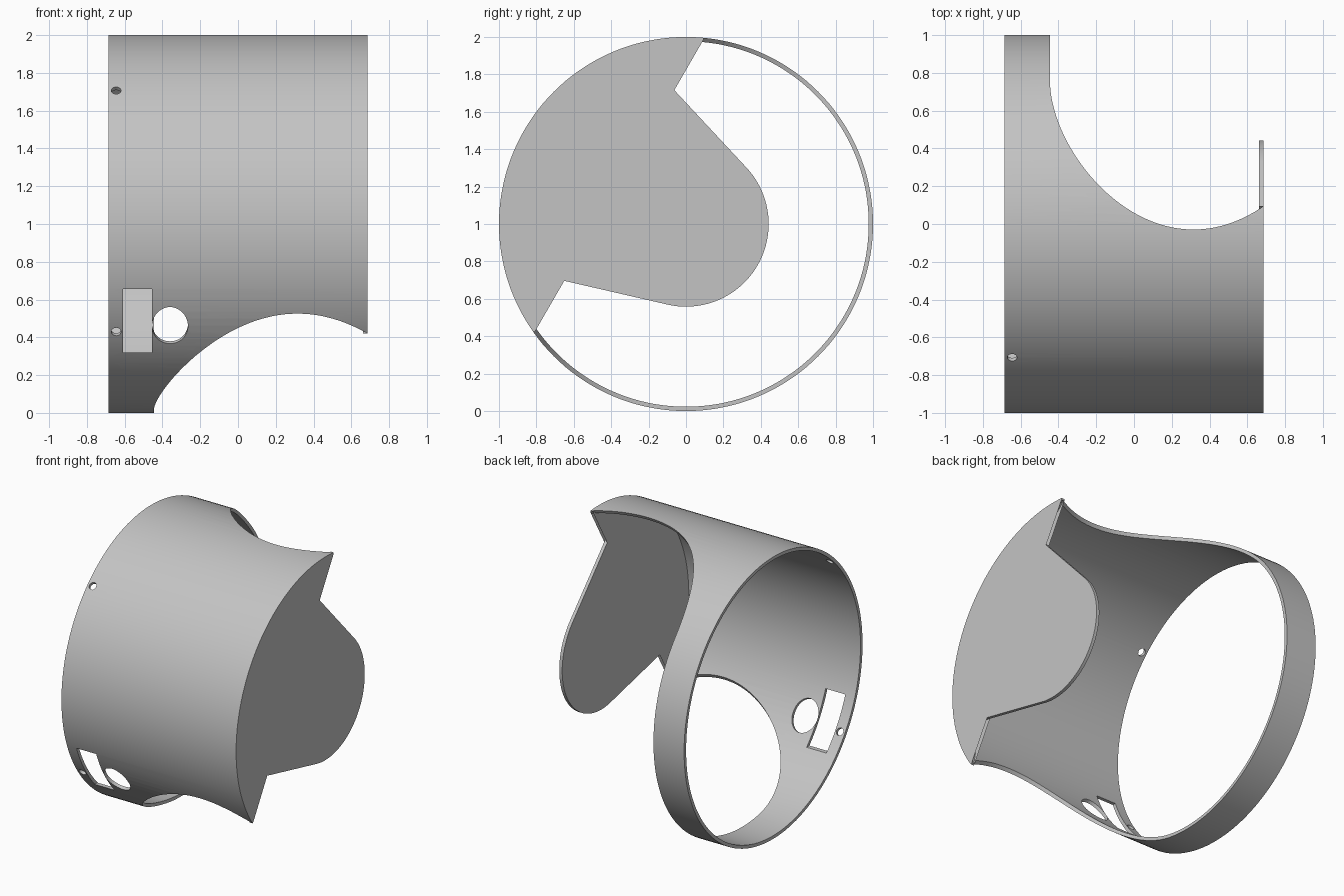
import bpy
from math import sin, cos, pi, radians, atan2, asin
from mathutils import Vector

if "Cube" in bpy.data.objects:
    bpy.data.objects.remove(bpy.data.objects["Cube"], do_unlink=True)

HALF = 0.685          # half length of the tube along x
WALL = 0.023
CENTRE = Vector((0, 0, 1))
X, Y, Z = Vector((1, 0, 0)), Vector((0, 1, 0)), Vector((0, 0, 1))
D = Vector((0, cos(pi / 6), -sin(pi / 6)))   # direction the opening faces
U = X.cross(D) * 1.0                         # across the opening

grey = bpy.data.materials.new("plain grey")
grey.use_nodes = True
grey.diffuse_color = (0.55, 0.55, 0.55, 1)
grey.node_tree.nodes["Principled BSDF"].inputs["Base Color"].default_value = (0.55, 0.55, 0.55, 1)


def arc(cx, cy, rx, ry, start, end, steps):
    return [(cx + rx * cos(start + (end - start) * i / steps),
             cy + ry * sin(start + (end - start) * i / steps)) for i in range(steps + 1)]


def ellipse(cx, cy, rx, ry, steps):
    return arc(cx, cy, rx, ry, 0, 2 * pi, steps)[:-1]


def prism(name, pts, a, b, axis, near, far):
    """Extrude a 2D outline, drawn on directions a and b, along axis."""
    n = len(pts)
    verts = [CENTRE + a * p + b * q + axis * t for t in (near, far) for p, q in pts]
    faces = [tuple(range(n)), tuple(range(2 * n - 1, n - 1, -1))]
    faces += [((i + 1) % n, i, i + n, (i + 1) % n + n) for i in range(n)]
    area = sum(pts[i - 1][0] * pts[i][1] - pts[i][0] * pts[i - 1][1] for i in range(n))
    if area * a.cross(b).dot(axis) * (far - near) > 0:
        faces = [f[::-1] for f in faces]
    mesh = bpy.data.meshes.new(name)
    mesh.from_pydata(verts, [], faces)
    mesh.materials.append(grey)
    obj = bpy.data.objects.new(name, mesh)
    bpy.context.collection.objects.link(obj)
    return obj


def cut(obj, cutters):
    """Subtract the cutters, bake the result and remove them."""
    for c in cutters:
        c.hide_render = True
        mod = obj.modifiers.new("cut", 'BOOLEAN')
        mod.operation, mod.solver, mod.object = 'DIFFERENCE', 'EXACT', c
    deps = bpy.context.evaluated_depsgraph_get()
    deps.update()
    baked = bpy.data.meshes.new_from_object(obj.evaluated_get(deps))
    obj.modifiers.clear()
    obj.data = baked
    for c in cutters:
        bpy.data.objects.remove(c, do_unlink=True)


def smooth(obj):
    bpy.ops.object.select_all(action='DESELECT')
    obj.select_set(True)
    bpy.context.view_layer.objects.active = obj
    bpy.ops.object.shade_smooth_by_angle(angle=radians(30))


# Tube with its bore
tube = prism("tube_shell", ellipse(0, 0, 1, 1, 144), Y, Z, X, -HALF, HALF)
bore = prism("bore_cutter", ellipse(0, 0, 1 - WALL, 1 - WALL, 144), Y, Z, X, -1, 1)

# Large curved opening, leaving a band at one end
scoop_pts = arc(0.315, 0.335, 0.76, 0.86, pi, 2 * pi, 64) + [(1.075, 1.5), (-0.445, 1.5)]
scoop = prism("opening_cutter", scoop_pts, X, D, U, -1.5, 1.5)

# Rectangular window through the front wall
window_pts = [(-0.61, -0.68), (-0.455, -0.68), (-0.455, -0.345), (-0.61, -0.345)]
window = prism("window_cutter", window_pts, X, Z, -Y, 0.4, 1.3)


# Round holes, drilled radially at an angle above or below the front
def drill(name, x, angle, rx, rt, steps):
    out = Vector((0, -cos(angle), sin(angle)))
    return prism(name, ellipse(x, 0, rx, rt, steps), X, X.cross(out), out, 0.6, 1.3)


holes = [drill("port_cutter", -0.36, radians(-32.7), 0.095, 0.115, 48),
         drill("upper_pin_cutter", -0.645, radians(45), 0.026, 0.026, 20),
         drill("lower_pin_cutter", -0.645, radians(-34.8), 0.026, 0.026, 20)]
cut(tube, [bore, scoop, window] + holes)
smooth(tube)

# End plate: outer arc inside the wall, notches, and a rounded tongue
r = 0.988
tip = pi - asin(0.909)
outer = arc(0, 0, r, r, tip, 2 * pi - tip, 80)
turn = atan2(0.42, 0.138)
tongue = arc(0, 0, 0.442, 0.442, -turn, turn, 48)
plate_pts = outer + [(-0.416, -0.909), (-0.508, -0.618)] + tongue + [(-0.508, 0.618), (-0.416, 0.909)]
plate = prism("end_plate", plate_pts, D, U, X, HALF - WALL, HALF)
smooth(plate)
